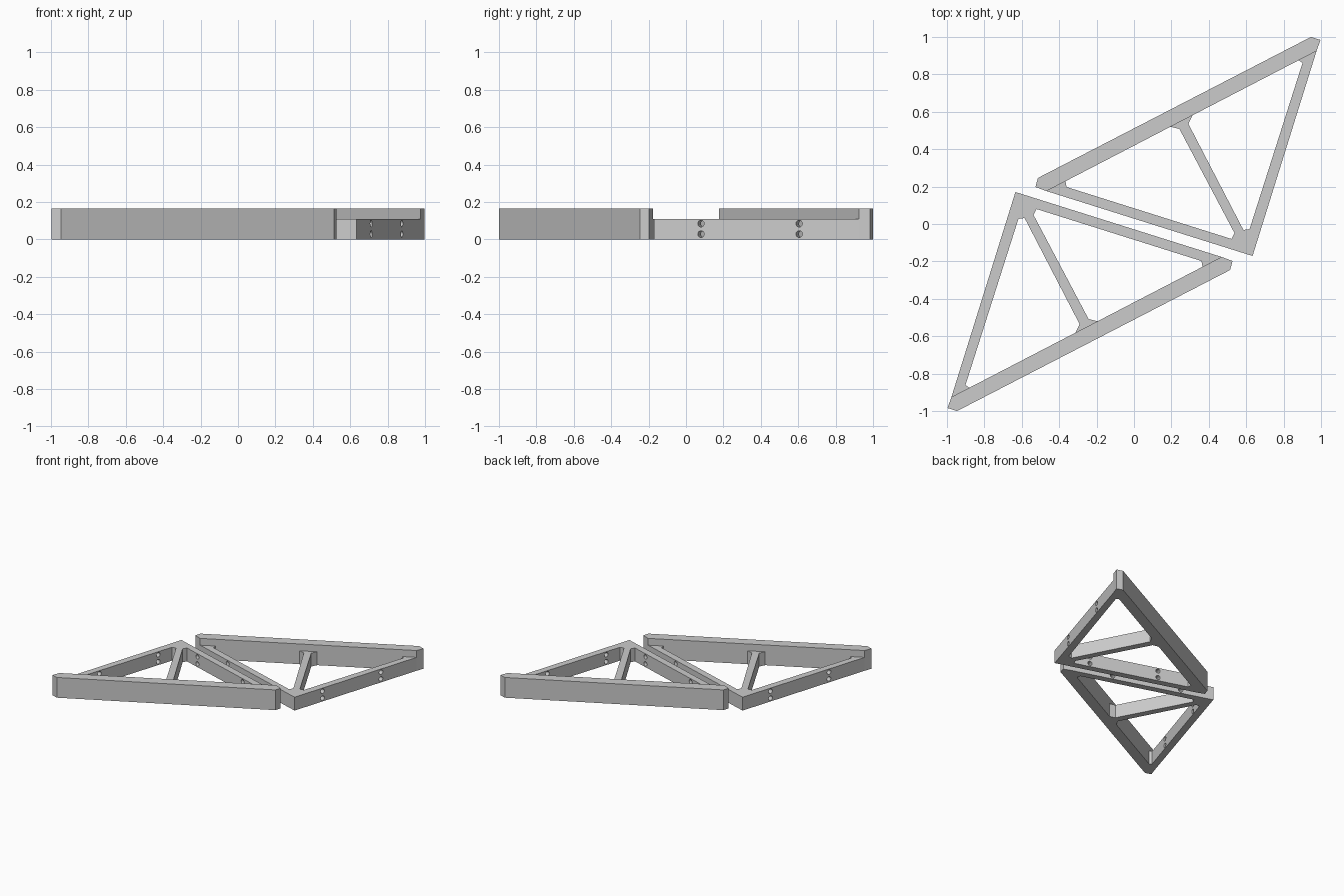
import bpy
import bmesh
import math
from mathutils import Vector, Matrix

cube = bpy.data.objects.get("Cube")
if cube:
    bpy.data.objects.remove(cube, do_unlink=True)

FRAME_H, BEAM_H = 0.11, 0.166

grey = bpy.data.materials.new("plain grey")
grey.use_nodes = True
grey.diffuse_color = (0.6, 0.6, 0.6, 1)
grey.node_tree.nodes["Principled BSDF"].inputs["Base Color"].default_value = (0.6, 0.6, 0.6, 1)


def add_object(name, bm):
    bmesh.ops.recalc_face_normals(bm, faces=bm.faces)
    mesh = bpy.data.meshes.new(name)
    bm.to_mesh(mesh)
    bm.free()
    mesh.materials.append(grey)
    obj = bpy.data.objects.new(name, mesh)
    bpy.context.scene.collection.objects.link(obj)
    return obj


def prism(name, outline, z0, z1):
    bm = bmesh.new()
    face = bm.faces.new([bm.verts.new((x, y, z0)) for x, y in outline])
    top = bmesh.ops.extrude_face_region(bm, geom=[face])["geom"]
    bmesh.ops.translate(bm, vec=(0, 0, z1 - z0),
                        verts=[v for v in top if isinstance(v, bmesh.types.BMVert)])
    return add_object(name, bm)


def cut(target, cutter):
    cutter.hide_render = True
    mod = target.modifiers.new("cut", "BOOLEAN")
    mod.operation = "DIFFERENCE"
    mod.solver = "EXACT"
    mod.object = cutter
    bpy.context.view_layer.objects.active = target
    bpy.ops.object.modifier_apply(modifier=mod.name)
    bpy.data.objects.remove(cutter, do_unlink=True)


# Tall beam with chamfered ends
heel, apex, toe = (-0.468, 0.176), (0.634, -0.171), (0.976, 0.925)
beam = prism("back_beam", [heel, toe, (0.997, 0.984), (0.946, 1.0),
                           (-0.514, 0.246), (-0.527, 0.198)], 0, BEAM_H)

# Lower triangular frame, opened by two windows that leave a flared strut
frame = prism("bracket_frame", [heel, apex, toe], 0, FRAME_H)
windows = [
    [(-0.376, 0.25), (-0.366, 0.229), (-0.361, 0.198), (0.521, -0.08),
     (0.537, -0.048), (0.243, 0.508), (0.195, 0.52), (0.185, 0.54)],
    [(0.303, 0.60), (0.313, 0.581), (0.291, 0.535), (0.585, -0.032),
     (0.618, -0.027), (0.901, 0.861), (0.88, 0.876), (0.87, 0.90)],
]
for outline in windows:
    cut(frame, prism("window_cutter", outline, -0.1, 0.3))

# Screw holes, in pairs, through both free bars
for end in (heel, toe):
    start, along = Vector(apex), Vector(end) - Vector(apex)
    for part in (0.229, 0.708):
        spot = start + along * part
        for z in (0.028, 0.084):
            bm = bmesh.new()
            turn = Matrix.Rotation(math.atan2(along.y, along.x), 4, "Z") @ Matrix.Rotation(math.pi / 2, 4, "X")
            bmesh.ops.create_cone(bm, cap_ends=True, segments=16, radius1=0.018, radius2=0.018,
                                  depth=0.18, matrix=Matrix.Translation((spot.x, spot.y, z)) @ turn)
            cut(frame, add_object("hole_cutter", bm))

# Second bracket is the first turned half a circle
for part in (beam, frame):
    twin = part.copy()
    twin.name = "front_beam" if part is beam else "second_bracket_frame"
    twin.rotation_euler.z = math.pi
    bpy.context.scene.collection.objects.link(twin)
